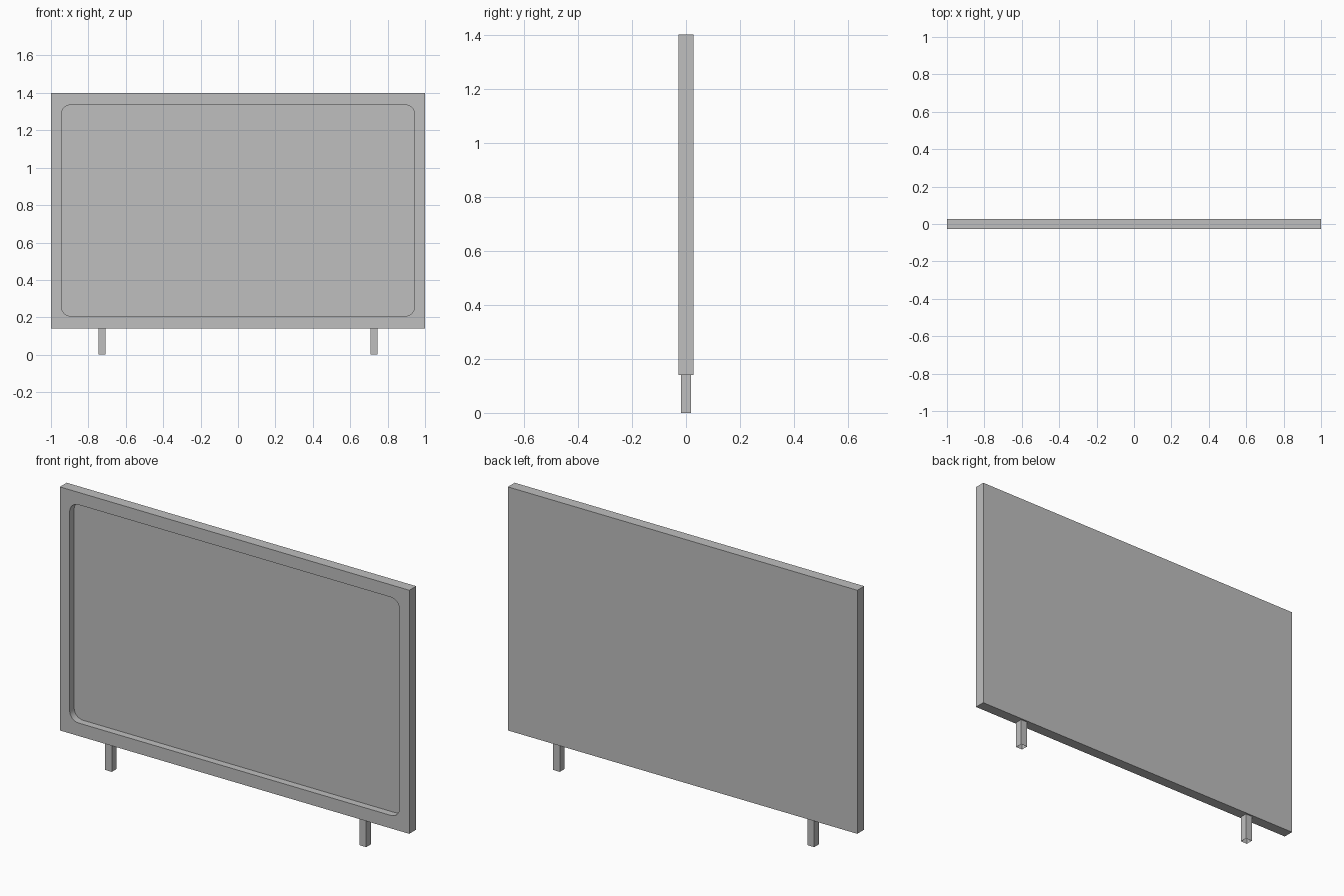
import bpy
import bmesh
from math import radians

if "Cube" in bpy.data.objects:
    bpy.data.objects.remove(bpy.data.objects["Cube"], do_unlink=True)

grey = bpy.data.materials.new("plain grey")
grey.use_nodes = True
grey.diffuse_color = (0.52, 0.52, 0.52, 1)
grey.node_tree.nodes["Principled BSDF"].inputs["Base Color"].default_value = grey.diffuse_color


def box(name, low, high, corner=0, open_bottom=False):
    """Box between two corners, optionally with rounded edges along y."""
    bm = bmesh.new()
    bmesh.ops.create_cube(bm, size=1)
    for v in bm.verts:
        v.co = [a + (c + 0.5) * (b - a) for a, b, c in zip(low, high, v.co)]
    if corner:
        along_y = [e for e in bm.edges
                   if abs(e.verts[0].co.y - e.verts[1].co.y) > 1e-4]
        bmesh.ops.bevel(bm, geom=along_y, offset=corner, segments=8,
                        profile=0.5, affect='EDGES')
    if open_bottom:
        bm.normal_update()
        under = [f for f in bm.faces if f.normal.z < -0.9]
        bmesh.ops.delete(bm, geom=under, context='FACES_ONLY')
    mesh = bpy.data.meshes.new(name)
    bm.to_mesh(mesh)
    bm.free()
    mesh.materials.append(grey)
    obj = bpy.data.objects.new(name, mesh)
    bpy.context.collection.objects.link(obj)
    return obj


# Panel with a shallow rounded recess in the front
half = 0.028
panel = box("panel", (-1, -half, 0.14), (1, half, 1.4))
cutter = box("recess_cutter", (-0.944, -0.1, 0.207), (0.944, 0.009, 1.336), corner=0.05)
cutter.hide_render = True
cut = panel.modifiers.new("recess", 'BOOLEAN')
cut.operation = 'DIFFERENCE'
cut.solver = 'EXACT'
cut.object = cutter
bpy.context.view_layer.objects.active = panel
panel.select_set(True)
bpy.ops.object.modifier_apply(modifier=cut.name)
bpy.data.objects.remove(cutter, do_unlink=True)
bpy.ops.object.shade_smooth_by_angle(angle=radians(30))

# Two short square tube legs
w = 0.019
for side, x in (("left", 0.728), ("right", -0.728)):
    box(side + "_leg", (x - w, -w, 0), (x + w, w, 0.14), open_bottom=True)
